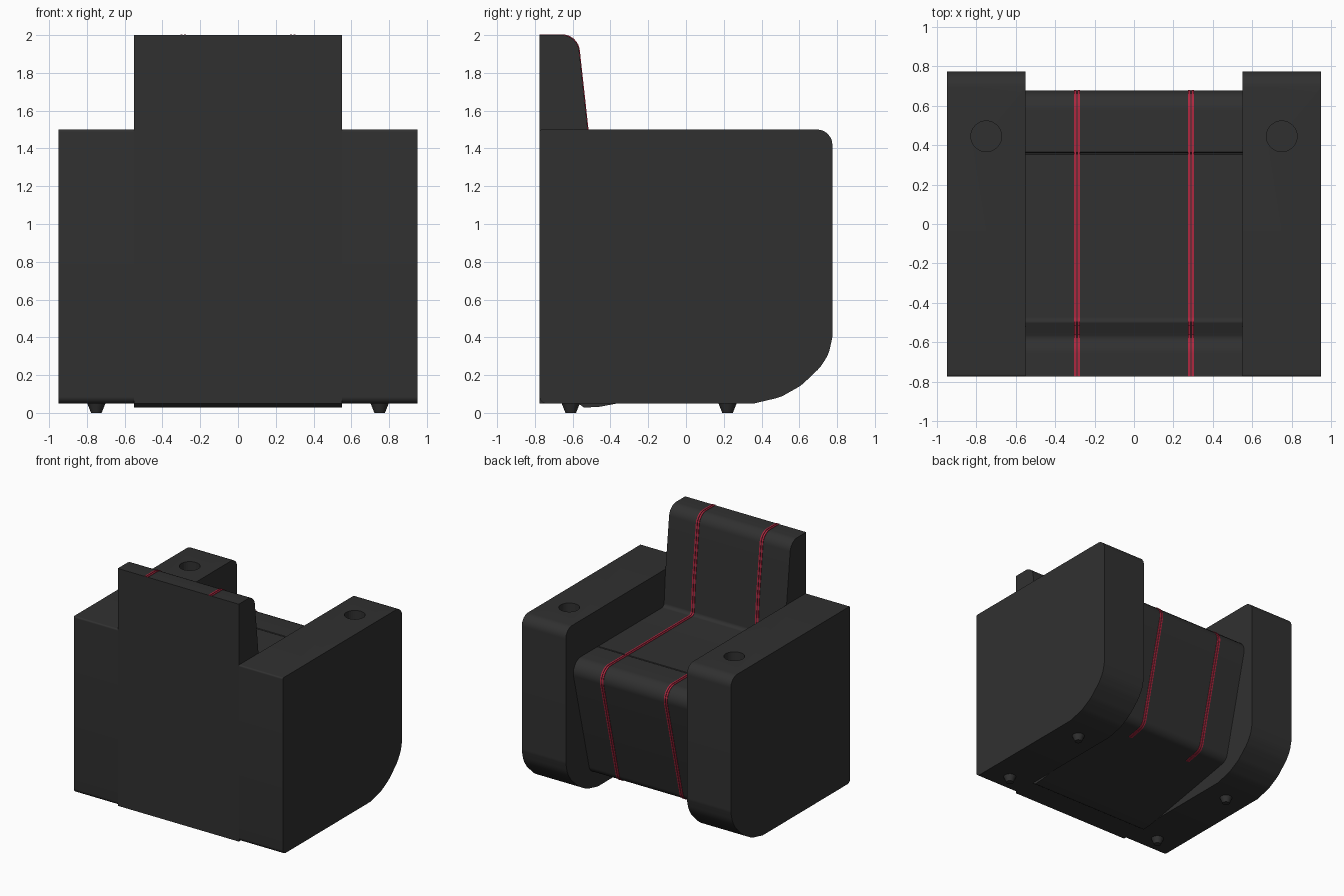
import bpy, bmesh, math
from mathutils import Vector

if "Cube" in bpy.data.objects:
    bpy.data.objects.remove(bpy.data.objects["Cube"])


def material(name, rgb):
    m = bpy.data.materials.new(name)
    m.diffuse_color = (*rgb, 1)
    m.use_nodes = True
    m.node_tree.nodes["Principled BSDF"].inputs["Base Color"].default_value = m.diffuse_color
    return m


leather = material("dark_leather", (0.03, 0.03, 0.03))
thread = material("red_piping", (0.42, 0.02, 0.05))


def rounded(points, steps=8):
    """Round the corners of an open path of (y, z, radius) points."""
    out = []
    for i, (y, z, r) in enumerate(points):
        p = Vector((y, z))
        if r == 0 or i in (0, len(points) - 1):
            out.append(p)
            continue
        a = (Vector(points[i - 1][:2]) - p).normalized()
        b = (Vector(points[i + 1][:2]) - p).normalized()
        half = a.angle(b) / 2
        centre = p + (a + b).normalized() * (r / math.sin(half))
        t = r / math.tan(half)
        u, v = p + a * t - centre, p + b * t - centre
        for k in range(steps + 1):
            f = k / steps
            out.append(centre + (u * (1 - f) + v * f).normalized() * r)
    return out


def finish(obj, mat):
    obj.data.materials.append(mat)
    bpy.ops.object.select_all(action='DESELECT')
    obj.select_set(True)
    bpy.context.view_layer.objects.active = obj
    bpy.ops.object.shade_smooth_by_angle(angle=math.radians(30))
    return obj


def extrude_x(name, outline, x0, x1, mat):
    """Extrude a closed y-z outline from x0 to x1."""
    bm = bmesh.new()
    rings = [[bm.verts.new((x, p[0], p[1])) for p in outline] for x in (x0, x1)]
    bm.faces.new(rings[0])
    bm.faces.new(rings[1])
    n = len(outline)
    for i in range(n):
        j = (i + 1) % n
        bm.faces.new((rings[0][i], rings[0][j], rings[1][j], rings[1][i]))
    bmesh.ops.recalc_face_normals(bm, faces=bm.faces)
    mesh = bpy.data.meshes.new(name)
    bm.to_mesh(mesh)
    bm.free()
    obj = bpy.data.objects.new(name, mesh)
    bpy.context.collection.objects.link(obj)
    return finish(obj, mat)


# Upholstered surface: underside, front, seat with a seam, backrest and top
surface = rounded([
    (0.30, 0.174, 0), (0.46, 0.204, 0.08), (0.705, 1.2, 0.1),
    (0.366, 1.2, 0), (0.36, 1.188, 0), (0.354, 1.2, 0),
    (-0.50, 1.2, 0.03), (-0.52, 1.5, 0), (-0.553, 1.8, 0),
    (-0.575, 2.0, 0.09), (-0.775, 2.0, 0)])
base = rounded([(-0.775, 2.0, 0), (-0.775, 0.05, 0), (-0.57, 0.05, 0),
                (-0.54, 0.028, 0.02), (-0.46, 0.032, 0.06), (0.30, 0.174, 0)])
extrude_x("seat_and_back", surface + base[1:-1], -0.55, 0.55, leather)

# Piping: thin ribbons following the upholstery
path = [p for p in surface if abs(p.x - 0.36) > 0.01]
outer, inner = [], []
for i, p in enumerate(path):
    d = path[min(i + 1, len(path) - 1)] - path[max(i - 1, 0)]
    n = Vector((d.y, -d.x)).normalized()
    outer.append(p + n * 0.004)
    inner.append(p - n * 0.004)
for side in (-1, 1):
    for x in (0.281, 0.299):
        extrude_x("piping", outer + inner[::-1],
                  side * x - 0.006, side * x + 0.006, thread)

# Armrests with a cup recess each, and their feet
arm = rounded([
    (0.36, 0.05, 0), (0.50, 0.083, 0.2), (0.61, 0.145, 0.2), (0.71, 0.24, 0.2),
    (0.755, 0.31, 0.2), (0.775, 0.40, 0.1), (0.775, 1.5, 0.08),
    (-0.775, 1.5, 0.012), (-0.775, 0.05, 0.035), (0.36, 0.05, 0)], 6)[:-1]
for side, label in ((-1, "left"), (1, "right")):
    armrest = extrude_x(label + "_armrest", arm, side * 0.55, side * 0.95, leather)
    bpy.ops.mesh.primitive_cylinder_add(vertices=32, radius=0.078, depth=0.2,
                                        location=(side * 0.75, 0.445, 1.5))
    cutter = bpy.context.object
    cutter.name = label + "_cup_cutter"
    cutter.data.materials.append(leather)
    cut = armrest.modifiers.new("cup_recess", 'BOOLEAN')
    cut.operation = 'DIFFERENCE'
    cut.object = cutter
    bpy.context.view_layer.objects.active = armrest
    bpy.ops.object.modifier_apply(modifier=cut.name)
    bpy.data.objects.remove(cutter)
    finish(armrest, leather)
    for y in (-0.61, 0.22):
        bpy.ops.mesh.primitive_cone_add(vertices=24, radius1=0.028, radius2=0.05,
                                        depth=0.055, location=(side * 0.75, y, 0.0275))
        bpy.context.object.name = label + "_foot"
        finish(bpy.context.object, leather)
